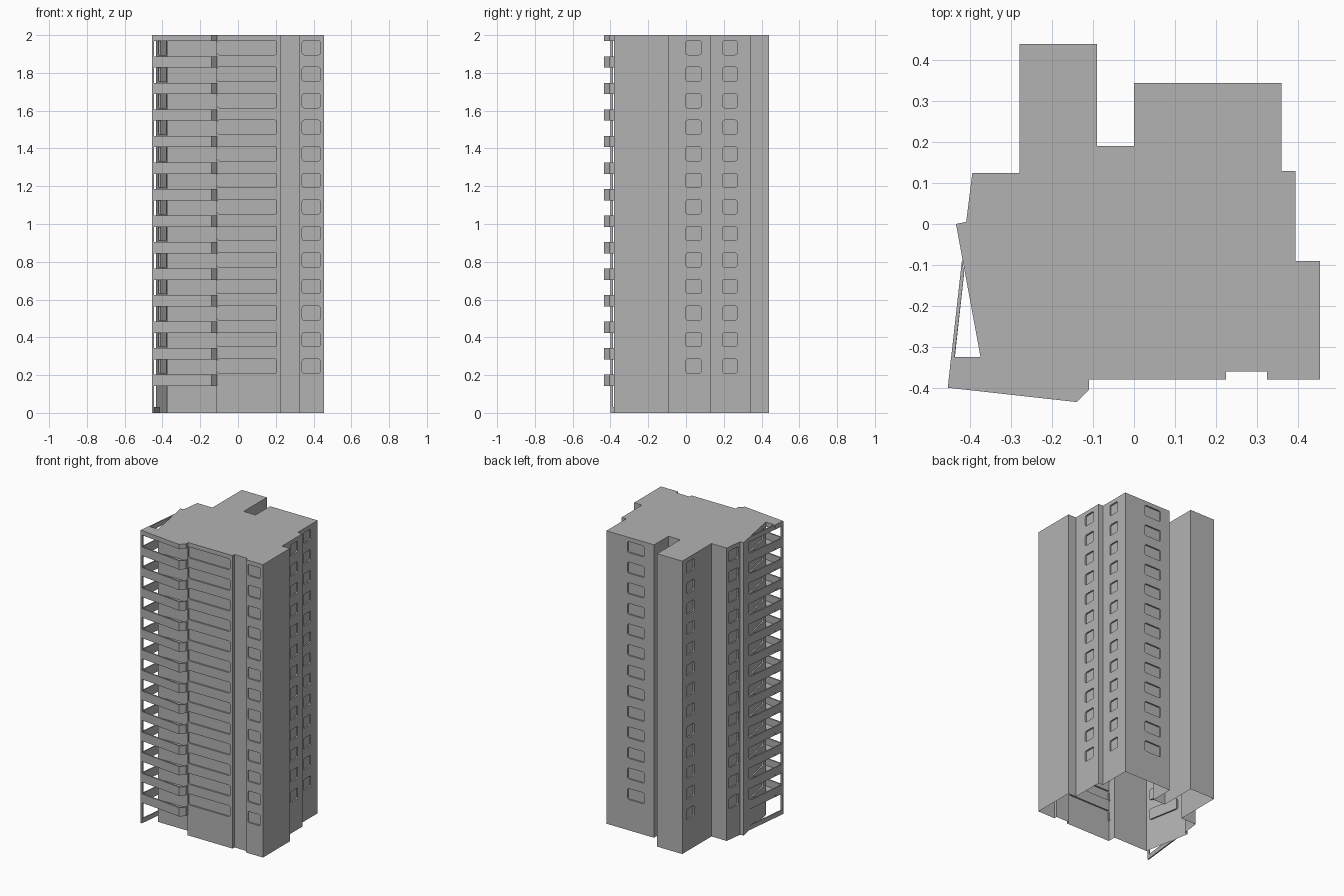
import bpy, bmesh, math
from mathutils import Vector

cube = bpy.data.objects.get("Cube")
if cube:
    bpy.data.objects.remove(cube, do_unlink=True)

# One plain concrete colour
concrete = bpy.data.materials.new("concrete_grey")
concrete.use_nodes = True
GREY = (0.45, 0.45, 0.45, 1)
concrete.diffuse_color = GREY
concrete.node_tree.nodes["Principled BSDF"].inputs["Base Color"].default_value = GREY

FLOORS, PITCH, HEIGHT = 13, 0.1405, 2.0
SILL, WINDOW_H = 0.21, 0.075
BAND, BAND_H, SLAB_H = 0.142, 0.06, 0.012


def add_loft(bm, base, offset):
    """Closed solid from a planar outline moved by offset."""
    low = [bm.verts.new(p) for p in base]
    high = [bm.verts.new(p + offset) for p in base]
    bm.faces.new(low[::-1])
    bm.faces.new(high)
    for i in range(len(low)):
        j = (i + 1) % len(low)
        bm.faces.new((low[i], low[j], high[j], high[i]))


def add_prism(bm, outline, z0, z1):
    add_loft(bm, [Vector((x, y, z0)) for x, y in outline], Vector((0, 0, z1 - z0)))


def finish(bm, name):
    bmesh.ops.recalc_face_normals(bm, faces=bm.faces)
    mesh = bpy.data.meshes.new(name)
    bm.to_mesh(mesh)
    bm.free()
    obj = bpy.data.objects.new(name, mesh)
    mesh.materials.append(concrete)
    bpy.context.collection.objects.link(obj)
    return obj


# Tower footprint, counter-clockwise from the balcony recess
plan = [(-.375, -.325), (-.115, -.325), (-.115, -.38), (.225, -.38), (.225, -.36),
        (.325, -.36), (.325, -.38), (.455, -.38), (.455, -.09), (.395, -.09),
        (.395, .13), (.36, .13), (.36, .345), (0, .345), (0, .19), (-.09, .19),
        (-.09, .44), (-.28, .44), (-.28, .125), (-.395, .125), (-.41, .005), (-.435, 0)]
bm = bmesh.new()
add_prism(bm, plan, 0, HEIGHT)
tower = finish(bm, "tower")

# Windows: wall number, then start and end distance along that wall
windows = [(2, .005, .32), (6, .015, .11), (9, .09, .17), (11, .065, .14),
           (12, .16, .285), (17, .05, .13), (19, .02, .108), (21, .08, .30)]
DEPTH, RADIUS = 0.01, 0.01
bm = bmesh.new()
for wall, start, end in windows:
    a = Vector((*plan[wall], 0))
    b = Vector((*plan[(wall + 1) % len(plan)], 0))
    along = (b - a).normalized()
    outward = Vector((along.y, -along.x, 0))
    for floor in range(FLOORS):
        z = SILL + PITCH * floor
        outline = []
        corners = [(end, z + WINDOW_H, -1, -1), (start, z + WINDOW_H, 1, -1),
                   (start, z, 1, 1), (end, z, -1, 1)]
        for k, (u, v, su, sv) in enumerate(corners):
            for step in range(4):
                t = math.pi / 2 * (k + step / 3)
                outline.append(a + along * (u + RADIUS * (su + math.cos(t)))
                               + Vector((0, 0, v + RADIUS * (sv + math.sin(t))))
                               - outward * DEPTH)
        add_loft(bm, outline, outward * DEPTH * 2)
cutter = finish(bm, "window_cutter")
cutter.hide_render = True

cut = tower.modifiers.new("window_recesses", 'BOOLEAN')
cut.operation = 'DIFFERENCE'
cut.solver = 'EXACT'
cut.object = cutter
bpy.context.view_layer.objects.active = tower
bpy.ops.object.modifier_apply(modifier=cut.name)
bpy.data.objects.remove(cutter, do_unlink=True)

# The tower is open underneath
bm = bmesh.new()
bm.from_mesh(tower.data)
ground = [f for f in bm.faces if f.normal.z < -0.9 and f.calc_center_median().z < 0.01]
bmesh.ops.delete(bm, geom=ground, context='FACES')
bm.to_mesh(tower.data)
bm.free()

# Balconies: floor slab, thin parapet and side rail on each storey
slab = [(-.455, -.40), (-.14, -.435), (-.11, -.405), (-.11, -.37), (-.115, -.37),
        (-.115, -.325), (-.447, -.325)]
rail = [(-.42, -.085), (-.455, -.40), (-.14, -.435), (-.11, -.405), (-.11, -.375),
        (-.119, -.375), (-.119, -.401), (-.143, -.425), (-.446, -.391), (-.415, -.12)]
slabs, rails = bmesh.new(), bmesh.new()
for level in range(FLOORS + 1):
    z = BAND + PITCH * level
    is_roof = level == FLOORS
    add_prism(slabs, slab, z, HEIGHT if is_roof else z + SLAB_H)
    add_prism(rails, rail, z, min(z + BAND_H, HEIGHT))
finish(slabs, "balcony_slabs")
finish(rails, "balcony_parapets")

# Side frame: corner post and ground beam
bm = bmesh.new()
add_prism(bm, [(-.455, -.40), (-.446, -.401), (-.4445, -.386), (-.4535, -.386)], 0, HEIGHT)
finish(bm, "corner_post")
bm = bmesh.new()
add_prism(bm, [(-.455, -.40), (-.446, -.401), (-.415, -.12), (-.42, -.085)], 0, 0.03)
finish(bm, "ground_beam")
